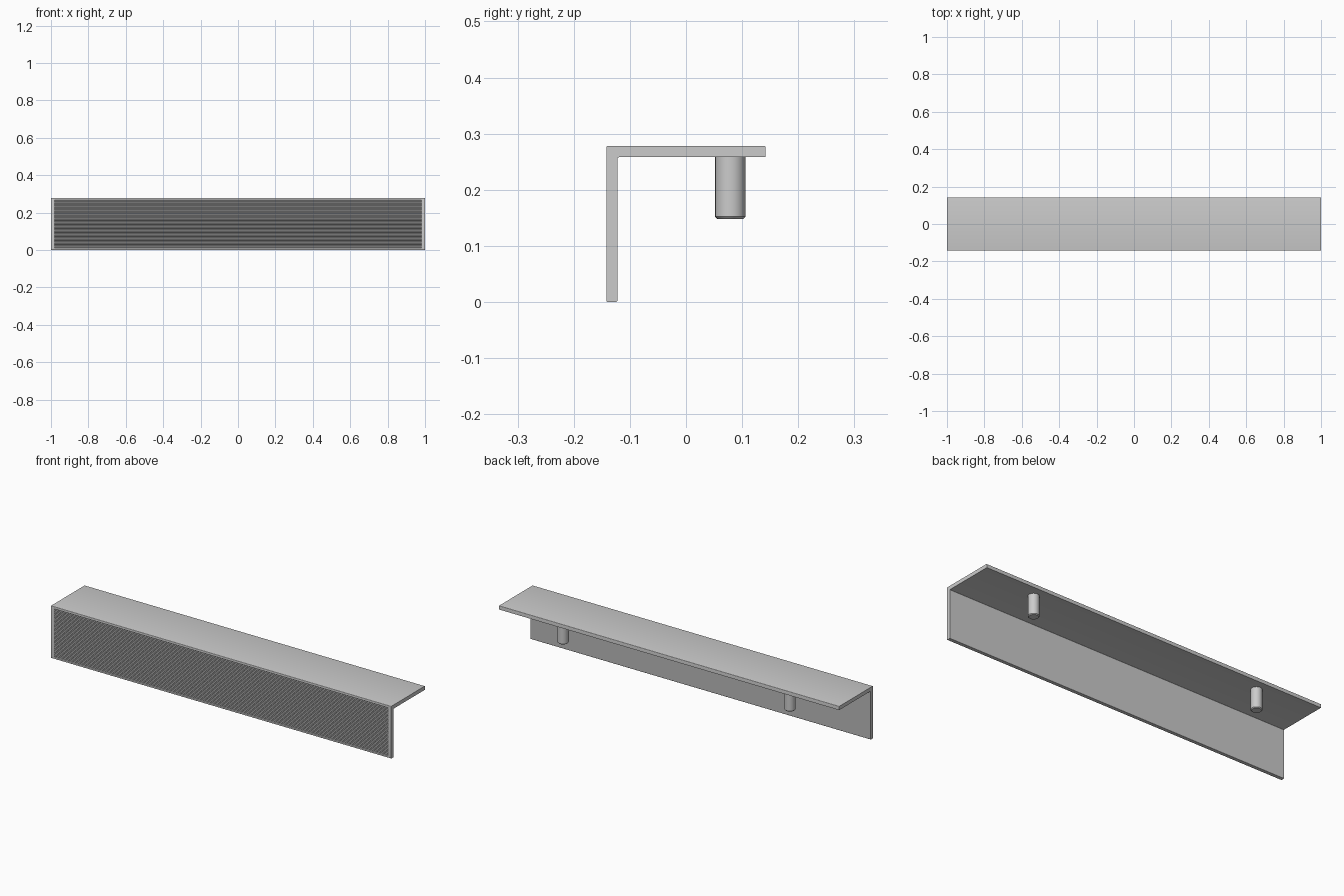
import bpy, bmesh, math
from mathutils import Vector

if "Cube" in bpy.data.objects:
    bpy.data.objects.remove(bpy.data.objects["Cube"])

Y, TOP, T = 0.142, 0.278, 0.02


def finish(bm, name, angle=30):
    bmesh.ops.recalc_face_normals(bm, faces=bm.faces[:])
    mesh = bpy.data.meshes.new(name)
    bm.to_mesh(mesh)
    bm.free()
    ob = bpy.data.objects.new(name, mesh)
    bpy.context.collection.objects.link(ob)
    smooth(ob, angle)
    return ob


def smooth(ob, angle=30):
    bpy.ops.object.select_all(action='DESELECT')
    ob.select_set(True)
    bpy.context.view_layer.objects.active = ob
    bpy.ops.object.shade_smooth_by_angle(angle=math.radians(angle))


def fillet(corners, steps=4):
    """Round the right-angled corners given as (y, z, radius)."""
    out = []
    for i, (y, z, r) in enumerate(corners):
        p = Vector((y, z))
        if r == 0:
            out.append(p)
            continue
        a = (Vector(corners[i - 1][:2]) - p).normalized()
        b = (Vector(corners[(i + 1) % len(corners)][:2]) - p).normalized()
        c = p + r * (a + b)
        for k in range(steps + 1):
            t = math.pi / 2 * k / steps
            out.append(c - r * (math.cos(t) * b + math.sin(t) * a))
    return out


def prism(bm, profile, half):
    """Extrude a y-z profile along x."""
    face = bm.faces.new([bm.verts.new((-half, y, z)) for y, z in profile])
    res = bmesh.ops.extrude_face_region(bm, geom=[face], use_keep_orig=True)
    verts = [g for g in res['geom'] if isinstance(g, bmesh.types.BMVert)]
    bmesh.ops.translate(bm, verts=verts, vec=(2 * half, 0, 0))


# Angled body: front plate and top plate in one L profile
bm = bmesh.new()
prism(bm, fillet([(-Y, 0, .003), (-Y + T, 0, .003), (-Y + T, TOP - T, .003),
                  (Y, TOP - T, 0), (Y, TOP, .003), (-Y, TOP, .003)]), 1.0)
body = finish(bm, "angled_body")

# Fine horizontal grip grooves cut into the front
bm = bmesh.new()
count, low, high = 36, 0.01, 0.267
pitch = (high - low) / count
for i in range(count):
    z = low + (i + 0.5) * pitch
    h = pitch * 0.42
    prism(bm, [(-Y - .002, z - h), (-Y, z - h), (-Y + .0025, z),
               (-Y, z + h), (-Y - .002, z + h)], 0.98)
cutter = finish(bm, "groove_cutter")
cut = body.modifiers.new("grooves", 'BOOLEAN')
cut.operation = 'DIFFERENCE'
cut.solver = 'EXACT'
cut.object = cutter
bpy.context.view_layer.objects.active = body
bpy.ops.object.modifier_apply(modifier=cut.name)
bpy.data.objects.remove(cutter)
smooth(body)

# Two mounting pegs under the top plate, chamfered at the tip
for side, label in ((-1, "left"), (1, "right")):
    bm = bmesh.new()
    rings = []
    for r, z in ((.023, .148), (.027, .152), (.027, TOP - T + .002)):
        rings.append([bm.verts.new((side * .667 + r * math.cos(math.tau * k / 48),
                                    .079 + r * math.sin(math.tau * k / 48), z))
                      for k in range(48)])
    for a, b in zip(rings, rings[1:]):
        for k in range(48):
            n = (k + 1) % 48
            bm.faces.new((a[k], a[n], b[n], b[k]))
    bm.faces.new(rings[0])
    bm.faces.new(rings[-1])
    finish(bm, label + "_peg")
